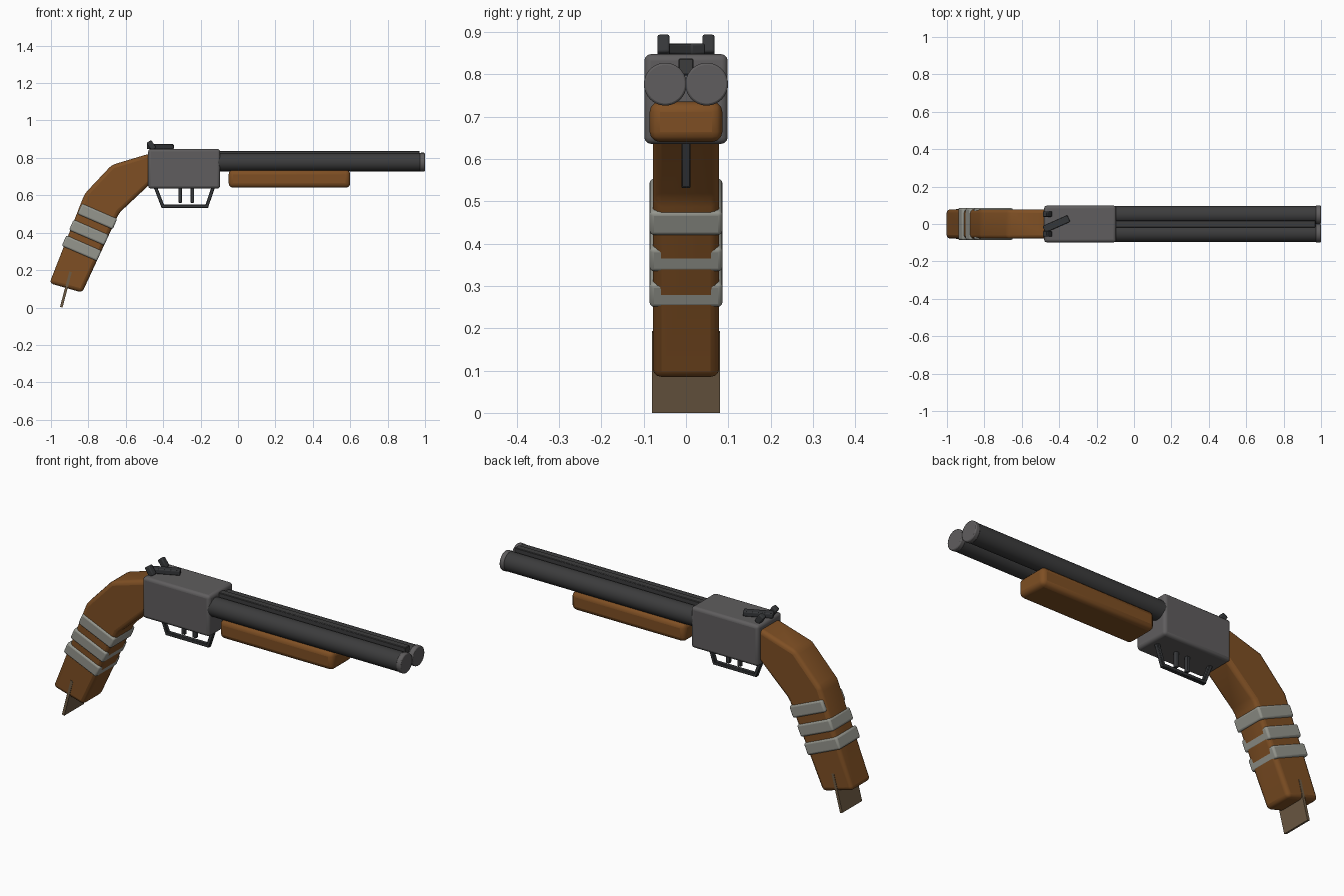
import bpy, bmesh, math
from mathutils import Vector

if "Cube" in bpy.data.objects:
    bpy.data.objects.remove(bpy.data.objects["Cube"])


def mat(name, rgb):
    m = bpy.data.materials.new(name)
    m.diffuse_color = (*rgb, 1)
    m.use_nodes = True
    m.node_tree.nodes["Principled BSDF"].inputs["Base Color"].default_value = m.diffuse_color
    return m


WOOD = mat("brown wood", (0.21, 0.078, 0.017))
STEEL = mat("grey steel", (0.115, 0.11, 0.112))
DARK = mat("dark gunmetal", (0.045, 0.045, 0.046))
BLACK = mat("black steel", (0.036, 0.038, 0.041))
TAPE = mat("pale tape", (0.30, 0.305, 0.27))
RAG = mat("dull brown strip", (0.155, 0.105, 0.058))


def finish(ob, material, bevel=0, seg=3):
    ob.data.materials.append(material)
    if bevel:
        b = ob.modifiers.new("bevel", 'BEVEL')
        b.width, b.segments = bevel, seg
        b.limit_method = 'ANGLE'
        b.angle_limit = math.radians(15)
    bpy.ops.object.select_all(action='DESELECT')
    ob.select_set(True)
    bpy.context.view_layer.objects.active = ob
    bpy.ops.object.shade_smooth_by_angle(angle=math.radians(35))
    return ob


def box(name, centre, size, material, bevel=0, rot_y=0, rot_z=0, seg=3):
    me = bpy.data.meshes.new(name)
    bm = bmesh.new()
    bmesh.ops.create_cube(bm, size=1)
    bmesh.ops.scale(bm, vec=size, verts=bm.verts)
    bm.to_mesh(me)
    bm.free()
    ob = bpy.data.objects.new(name, me)
    bpy.context.collection.objects.link(ob)
    ob.location = centre
    ob.rotation_euler = (0, math.radians(rot_y), math.radians(rot_z))
    return finish(ob, material, bevel, seg)


def tube(name, x0, x1, y, z, r, material, bevel=0):
    bpy.ops.mesh.primitive_cylinder_add(vertices=40, radius=r, depth=x1 - x0,
                                        location=((x0 + x1) / 2, y, z),
                                        rotation=(0, math.pi / 2, 0))
    ob = bpy.context.object
    ob.name = name
    return finish(ob, material, bevel, 2)


def profile(name, pts, half_y, material, bevel=0):
    # side outline in x and z, extruded across y
    me = bpy.data.meshes.new(name)
    bm = bmesh.new()
    f = bm.faces.new([bm.verts.new((x, -half_y, z)) for x, z in pts])
    ext = bmesh.ops.extrude_face_region(bm, geom=[f])
    vs = [v for v in ext["geom"] if isinstance(v, bmesh.types.BMVert)]
    bmesh.ops.translate(bm, vec=(0, 2 * half_y, 0), verts=vs)
    bmesh.ops.recalc_face_normals(bm, faces=bm.faces)
    bm.to_mesh(me)
    bm.free()
    ob = bpy.data.objects.new(name, me)
    bpy.context.collection.objects.link(ob)
    return finish(ob, material, bevel)


# receiver and wooden furniture
box("receiver", (-0.288, 0, 0.742), (0.385, 0.197, 0.212), STEEL, 0.015)
profile("grip", [(-0.465, 0.825), (-0.675, 0.762), (-0.82, 0.608), (-1.008, 0.13),
                 (-0.833, 0.08), (-0.636, 0.505), (-0.465, 0.665)],
        0.0785, WOOD, 0.02)
box("forend", (0.275, 0, 0.688), (0.65, 0.172, 0.095), WOOD, 0.024)

# twin barrels with muzzle caps and a sighting rib
for side, y in (("left", 0.049), ("right", -0.049)):
    tube("barrel_" + side, -0.12, 0.985, y, 0.777, 0.0485, DARK)
    tube("muzzle_" + side, 0.973, 0.999, y, 0.777, 0.0505, STEEL, 0.005)
box("rib", (0.43, 0, 0.818), (1.08, 0.036, 0.04), DARK, 0.003, seg=1)

# hammers and top lever
for side, y in (("left", 0.053), ("right", -0.053)):
    box("hammer_" + side, (-0.463, y, 0.867), (0.03, 0.029, 0.05), BLACK, 0.005,
        rot_y=-35, seg=2)
box("top_lever", (-0.415, 0, 0.86), (0.145, 0.038, 0.026), BLACK, 0.005, rot_z=24, seg=2)

# trigger guard from three bars, and two triggers
guard = [(-0.442, 0.645), (-0.402, 0.541), (-0.167, 0.541), (-0.132, 0.645)]
for i in range(3):
    a, b = Vector((guard[i][0], 0, guard[i][1])), Vector((guard[i + 1][0], 0, guard[i + 1][1]))
    d = b - a
    box("trigger_guard_%d" % (i + 1), (a + b) / 2, (d.length + 0.016, 0.022, 0.018), BLACK,
        0.003, rot_y=math.degrees(math.atan2(-d.z, d.x)), seg=1)
for i, x in enumerate((-0.309, -0.244)):
    box("trigger_%d" % (i + 1), (x, 0, 0.605), (0.02, 0.02, 0.09), BLACK, 0.004, seg=2)

# tape bands wrapped round the grip
for i, (x, z) in enumerate(((-0.752, 0.487), (-0.797, 0.401), (-0.836, 0.317))):
    box("tape_band_%d" % (i + 1), (x, 0, z), (0.205, 0.172, 0.062), TAPE, 0.01, rot_y=23.5)

# strip hanging from the butt
box("butt_strip", (-0.92, 0, 0.0965), (0.014, 0.161, 0.196), RAG, rot_y=14.7)
